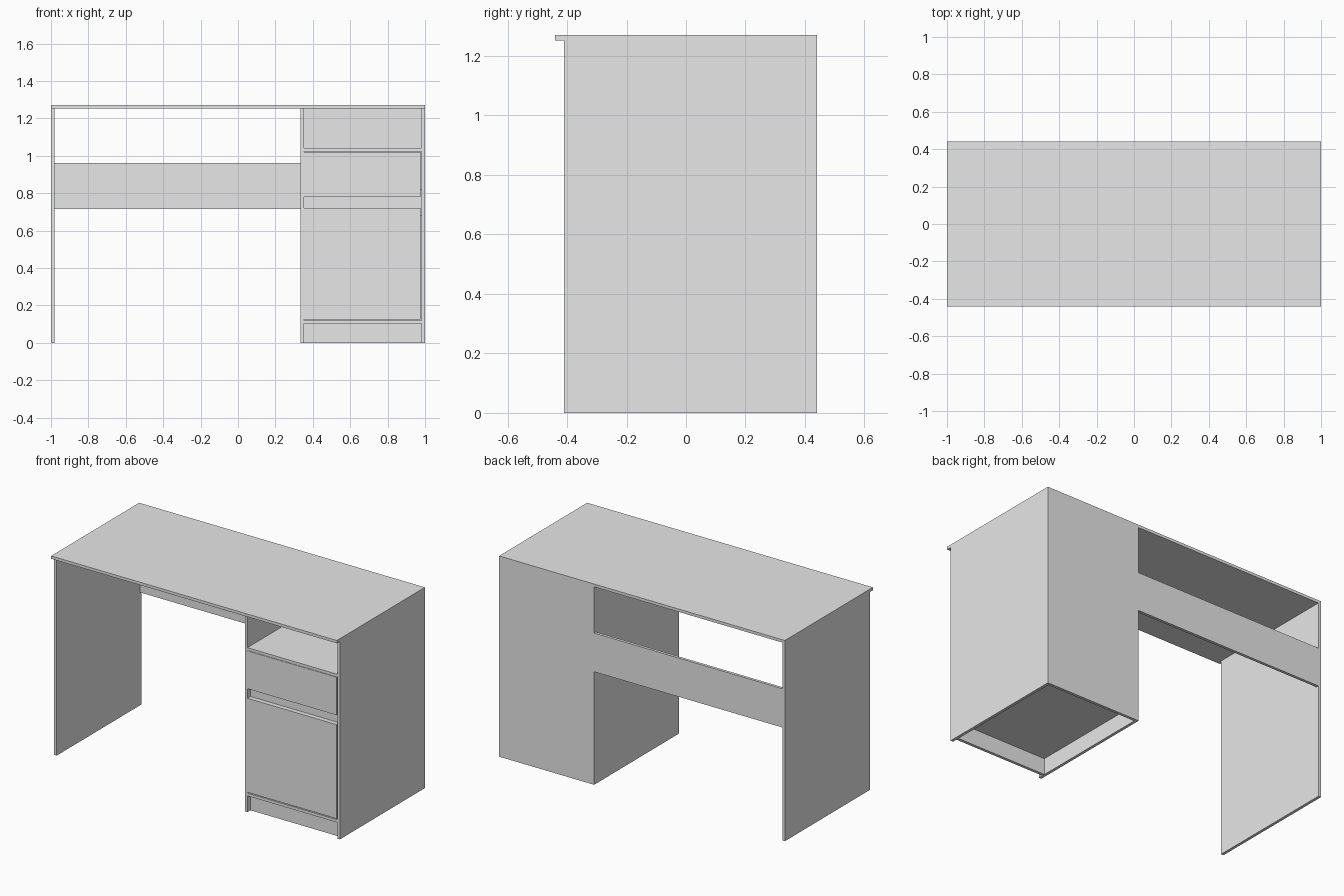
import bpy

cube = bpy.data.objects.get("Cube")
if cube:
    bpy.data.objects.remove(cube, do_unlink=True)

grey = bpy.data.materials.new("light_grey_board")
grey.use_nodes = True
colour = (0.8, 0.8, 0.8, 1)
grey.diffuse_color = colour
grey.node_tree.nodes["Principled BSDF"].inputs["Base Color"].default_value = colour


def board(name, x, y, z):
    """Flat board spanning the given (low, high) range on each axis."""
    bpy.ops.mesh.primitive_cube_add(size=1)
    ob = bpy.context.object
    ob.name = name
    ob.location = [sum(r) / 2 for r in (x, y, z)]
    ob.scale = [r[1] - r[0] for r in (x, y, z)]
    bpy.ops.object.transform_apply(location=True, rotation=False, scale=True)
    ob.data.materials.append(grey)
    return ob


T = 0.018                      # board thickness
TOP = 1.27                     # worktop height
UNDER = TOP - T                # underside of worktop
FRONT, BACK = -0.41, 0.44      # carcass depth
RECESS = FRONT + 0.03          # depth of finger recess and plinth
CAB = 0.335                    # inner side of the cabinet
IN = (CAB + T, 1 - T)          # clear cabinet width
FACE = (IN[0], IN[1] - 0.005)  # drawer and door width, with a hinge gap
DEPTH = (FRONT, BACK - T)
SHELF, FLOOR = 1.04, 0.12

# Worktop and uprights
board("worktop", (-1, 1), (-0.44, BACK), (UNDER, TOP))
board("right_leg_panel", (-1, -1 + T), (FRONT, BACK), (0, UNDER))
board("cabinet_inner_side", (CAB, CAB + T), (FRONT, BACK), (0, UNDER))
board("cabinet_outer_side", (1 - T, 1), (FRONT, BACK), (0, UNDER))

# Crossing panel at the back of the knee space
board("modesty_panel", (-1 + T, CAB), (BACK - T, BACK), (0.715, 0.96))

# Cabinet inside
board("cabinet_back", IN, (BACK - T, BACK), (0, UNDER))
board("niche_shelf", IN, DEPTH, (SHELF - T, SHELF))
board("cabinet_floor", IN, DEPTH, (FLOOR - T, FLOOR))
board("plinth", IN, (RECESS, RECESS + T), (0, FLOOR - T))
board("recess_rail", IN, (RECESS, RECESS + T), (0.68, 0.82))

# Drawer and door, leaving a finger recess between them
board("drawer_front", FACE, (FRONT, RECESS), (0.78, SHELF - T - 0.002))
board("door", FACE, (FRONT, RECESS), (FLOOR + 0.005, 0.72))
